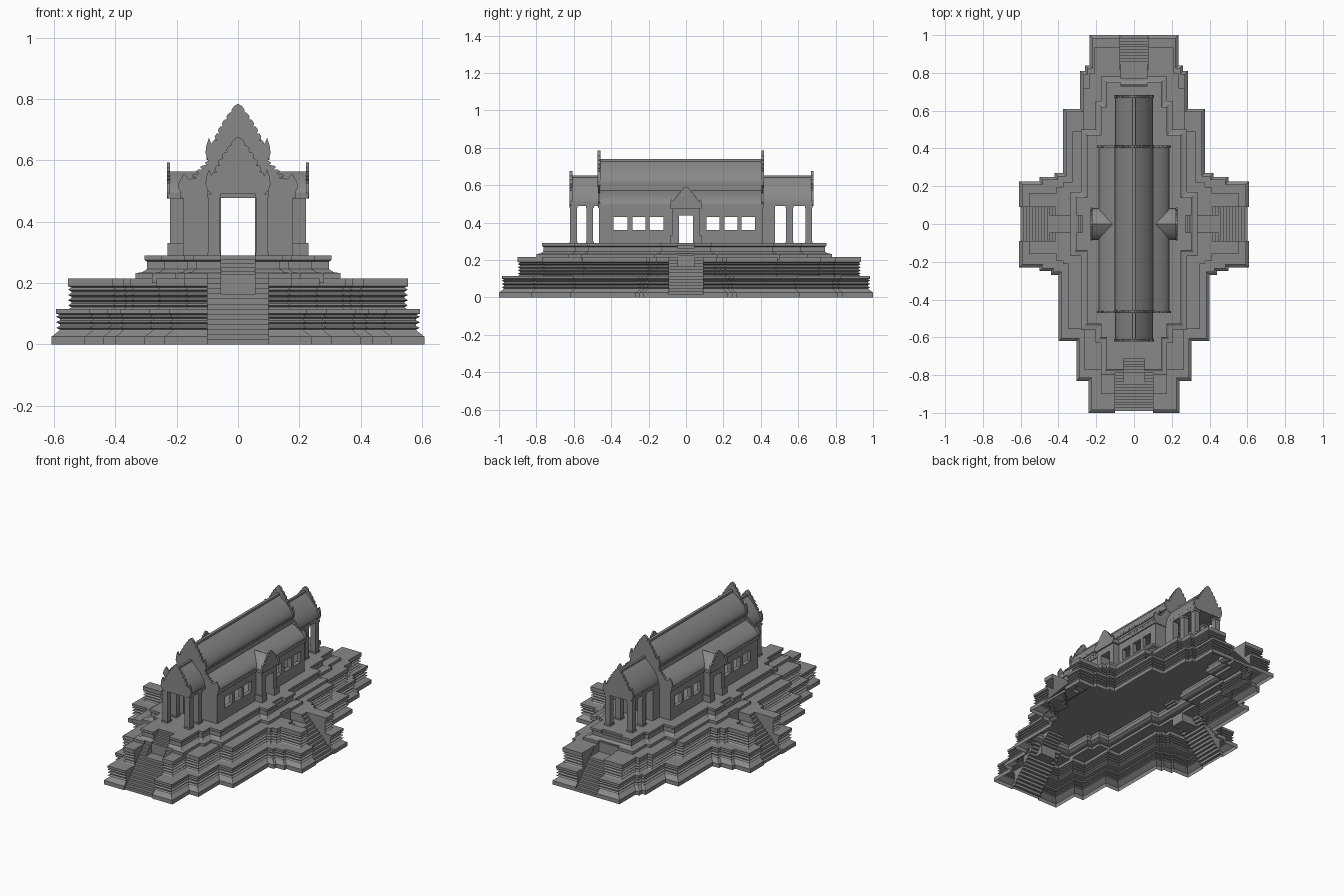
import bpy, bmesh, math
from mathutils import Matrix

if "Cube" in bpy.data.objects:
    bpy.data.objects.remove(bpy.data.objects["Cube"])

GREY = (0.25, 0.25, 0.25, 1)
stone = bpy.data.materials.new("grey_stone")
stone.use_nodes = True
stone.diffuse_color = GREY
stone.node_tree.nodes["Principled BSDF"].inputs["Base Color"].default_value = GREY


def finish(name, bm, turn=0, smooth=False):
    bmesh.ops.recalc_face_normals(bm, faces=bm.faces)
    bm.transform(Matrix.Rotation(math.radians(turn), 4, "Z"))
    mesh = bpy.data.meshes.new(name)
    bm.to_mesh(mesh)
    bm.free()
    mesh.materials.append(stone)
    obj = bpy.data.objects.new(name, mesh)
    bpy.context.collection.objects.link(obj)
    if smooth:
        select(obj)
        bpy.ops.object.shade_smooth_by_angle(angle=math.radians(25))
    return obj


def select(obj):
    bpy.ops.object.select_all(action="DESELECT")
    obj.select_set(True)
    bpy.context.view_layer.objects.active = obj


def boxes(name, spans, turn=0):
    """Boxes given as x, y and z spans."""
    bm = bmesh.new()
    for span in spans:
        cube = bmesh.ops.create_cube(bm, size=1)["verts"]
        for v in cube:
            for i in range(3):
                v.co[i] = span[i][0 if v.co[i] < 0 else 1]
    return finish(name, bm, turn)


def combine(obj, other, operation="DIFFERENCE"):
    other.hide_render = True
    select(obj)
    mod = obj.modifiers.new("combine", "BOOLEAN")
    mod.operation, mod.solver, mod.object = operation, "EXACT", other
    bpy.ops.object.modifier_apply(modifier=mod.name)
    bpy.data.objects.remove(other)


def loft(rings):
    bm = bmesh.new()
    loops = [[bm.verts.new(p) for p in ring] for ring in rings]
    n = len(loops[0])
    for low, high in zip(loops, loops[1:]):
        for i in range(n):
            j = (i + 1) % n
            bm.faces.new((low[i], low[j], high[j], high[i]))
    bm.faces.new(loops[0][::-1])
    bm.faces.new(loops[-1])
    return bm


def prism(name, pts, a, b, turn=0, smooth=False):
    """Profile in x and z, extruded along y."""
    bm = loft([[(u, y, z) for u, z in pts] for y in (a, b)])
    return finish(name, bm, turn, smooth)


def outline(seq):
    """Stepped plan from alternating y and x values, mirrored across x."""
    half = [(p, q) if i % 2 else (q, p) for i, (p, q) in enumerate(zip(seq, seq[1:]))]
    return half + [(-x, y) for x, y in reversed(half)]


def inset(pts, d, z):
    ring = []
    for i, (x, y) in enumerate(pts):
        (px, py), (nx, ny) = pts[i - 1], pts[(i + 1) % len(pts)]
        side = [math.copysign(1, s) if abs(s) > 1e-6 else 0 for s in (ny - py, px - nx)]
        ring.append((x - d * side[0], y - d * side[1], z))
    return ring


def mirrored(pts):
    return pts + [(-u, z) for u, z in reversed(pts) if u > 1e-6]


def vault(name, w, z, h, a, b, turn=0):
    pts = [(w * (1 - (i / 12) ** 1.8), z + h * i / 12) for i in range(13)]
    return prism(name, mirrored(pts), a, b, turn, True)


def gable(name, w, z, h, y, thick=0.014, turn=0, teeth=6):
    """Flame-edged pediment with upturned corners."""
    pts = [(w * u, z + h * v) for u, v in
           ((.85, 0), (.98, .05), (1.06, .17), (1.04, .28), (.95, .43), (.87, .33))]
    for i in range(teeth):
        for f, out in ((0, 0), (.3, .11), (.6, .16), (.95, .13)):
            t = .27 + .7 * (i + f) / teeth
            pts.append((.85 * w * (1 - t ** 1.8) + out * w * (1 - t * .6), z + h * t))
    pts.append((0, z + h))
    return prism(name, mirrored(pts), y - thick / 2, y + thick / 2, turn)


def carve_steps(target, turn, w, far, near, z0, z1, n):
    """Remove everything above a flight of steps."""
    pts = [(1.2, z0 - .05), (far, z0 - .05), (far, z0)]
    for i in range(n):
        z = z0 + (z1 - z0) * (i + 1) / n
        pts += [(far + (near - far) * i / n, z), (far + (near - far) * (i + 1) / n, z)]
    pts += [(near, z1 + .1), (1.2, z1 + .1)]
    combine(target, prism("step_cutter", pts, -w, w, turn))


# Terrace: two moulded tiers on stepped plans
foot = outline([-1, .24, -.83, .305, -.62, .4, -.27, .44, -.25, .5, -.23, .608, .225,
                .5, .25, .42, .27, .375, .61, .285, .81, .26, .84, .235, 1])
deck = outline([-.9, .175, -.77, .265, -.555, .35, -.21, .375, -.195, .41, -.16, .555,
                .165, .41, .195, .375, .22, .325, .49, .27, .72, .235, .8, .21, .935])
rings = [inset(foot, 0, 0), inset(foot, 0, .025), inset(foot, .022, .042)]
for i in range(3):
    z = .042 + .018 * i
    rings += [inset(foot, .027, z + .006), inset(foot, .015, z + .012), inset(foot, .027, z + .018)]
rings += [inset(foot, .015, .1), inset(foot, .015, .115), inset(deck, .003, .115)]
for i in range(4):
    z = .118 + .017 * i
    rings += [inset(deck, .012, z + .003), inset(deck, .001, z + .009), inset(deck, .012, z + .016)]
rings += [inset(deck, 0, .19), inset(deck, 0, .215)]
terrace = finish("terrace", loft(rings))

# Plinth following the building plan, joined into one hollow shell
plan = outline([-.77, .145, -.6, .175, -.53, .25, -.14, .305, .14, .25, .47, .175, .62, .145, .75])
plinth = finish("plinth", loft([inset(plan, d, z) for d, z in (
    (-.03, .2), (-.03, .232), (-.008, .235), (.008, .245), (.008, .27), (0, .275), (0, .29))]))
combine(terrace, plinth, "UNION")

# Steps on all four sides: turn, half width, outer reach, inner reach
for flight in ((-90, .1, .99, .79), (90, .075, 1, .8), (0, .09, .6, .4), (180, .09, .6, .4)):
    carve_steps(terrace, *flight, 0, .215, 13)
for flight in ((-90, .055, .785, .7), (90, .07, .77, .72), (0, .045, .335, .26), (180, .045, .335, .26)):
    carve_steps(terrace, *flight, .215, .29, 6)
bm = bmesh.new()
bm.from_mesh(terrace.data)
under = [f for f in bm.faces if f.calc_center_median().z < .001 and abs(f.normal.z) > .9]
bmesh.ops.delete(bm, geom=under, context="FACES")
bm.to_mesh(terrace.data)
bm.free()

# Hall: hollow walls with window and door openings
FRONT, BACK, FLOOR, EAVE = -.465, .41, .29, .49
windows = [(-.387, -.313), (-.286, -.216), (-.195, -.12), (.11, .18), (.206, .276), (.297, .368)]
holes = [((-.3, .3), w, (.361, .43)) for w in windows]
holes.append(((-.3, .3), (-.038, .038), (FLOOR - .01, .437)))
hall = boxes("hall_walls", [((-.18, .18), (FRONT, BACK), (FLOOR, EAVE))])
combine(hall, boxes("room", [((-.155, .155), (FRONT + .025, BACK - .025), (FLOOR - .1, EAVE - .005))]))
combine(hall, boxes("end_doors", [((-.056, .056), (-1, 1), (FLOOR - .1, EAVE - .002))]))
combine(hall, boxes("side_openings", holes))
boxes("hall_cornice", [((-.187, .187), (FRONT - .004, BACK + .004), (.477, .496))])

# Hall roofs and pediments
vault("aisle_roof", .187, .494, .115, FRONT, BACK)
boxes("clerestory", [((-.096, .096), (FRONT, BACK), (EAVE, .605))])
boxes("main_eave", [((-.102, .102), (FRONT, BACK), (.602, .616))])
vault("main_roof", .1, .614, .118, FRONT, BACK)
boxes("ridge", [((-.009, .009), (FRONT, BACK), (.722, .739))])
for side, y in (("front", FRONT), ("back", BACK)):
    gable(side + "_aisle_pediment", .185, .48, .18, y, .01, teeth=9)
    gable(side + "_main_pediment", .1, .59, .195, y)

# End porches on square columns
porches = [("front", FRONT, -.615, (-.602, -.514)), ("back", BACK, .675, (.656, .553))]
for side, y0, y1, rows in porches:
    a, b = min(y0, y1), max(y0, y1)
    shafts = []
    for y in rows:
        for x in (-.078, .078):
            for r, z0, z1 in ((.018, FLOOR, EAVE), (.021, FLOOR, .3), (.021, .478, EAVE)):
                shafts.append(((x - r, x + r), (y - r, y + r), (z0, z1)))
    boxes(side + "_porch_columns", shafts)
    boxes(side + "_porch_beam", [((-.1, .1), (a, b), (EAVE, .507))])
    vault(side + "_porch_roof", .098, .505, .143, a, b)
    boxes(side + "_porch_ridge", [((-.007, .007), (a, b), (.64, .653))])
    gable(side + "_porch_pediment", .1, EAVE, .187, y1)
boxes("back_wall_piers", [(sorted((s * .057, s * .1)), (BACK, .475), (FLOOR, EAVE)) for s in (-1, 1)])

# Side porches, their roofs running into the clerestory
for side, turn in (("left", 0), ("right", 180)):
    parts = [((.17, .222), (-.075, .075), (.437, EAVE)), ((.17, .228), (-.084, .084), (.475, .493))]
    for s in (-1, 1):
        for x, near, far, top in ((.222, .038, .075, .45), (.23, .038, .085, .33)):
            parts.append(((.16, x), sorted((s * near, s * far)), (FLOOR, top)))
    boxes(side + "_doorway", parts, turn)
    vault(side + "_doorway_roof", .083, .487, .076, .02, .225, turn - 90)
    gable(side + "_doorway_pediment", .082, .475, .118, .226, .01, turn - 90)

# Small upright tiles along the eaves
tiles = []
for x, z, a, b in ((.185, .496, FRONT, BACK), (.1, .612, FRONT, BACK),
                   (.097, .507, -.61, FRONT), (.097, .507, BACK, .67)):
    count = int((b - a) / .025)
    for i in range(count):
        y = a + (b - a) * (i + .5) / count
        if x < .15 or abs(y) > .09:
            tiles += [((s * x - .003, s * x + .003), (y - .006, y + .006), (z - .006, z + .006))
                      for s in (-1, 1)]
boxes("eave_tiles", tiles)
